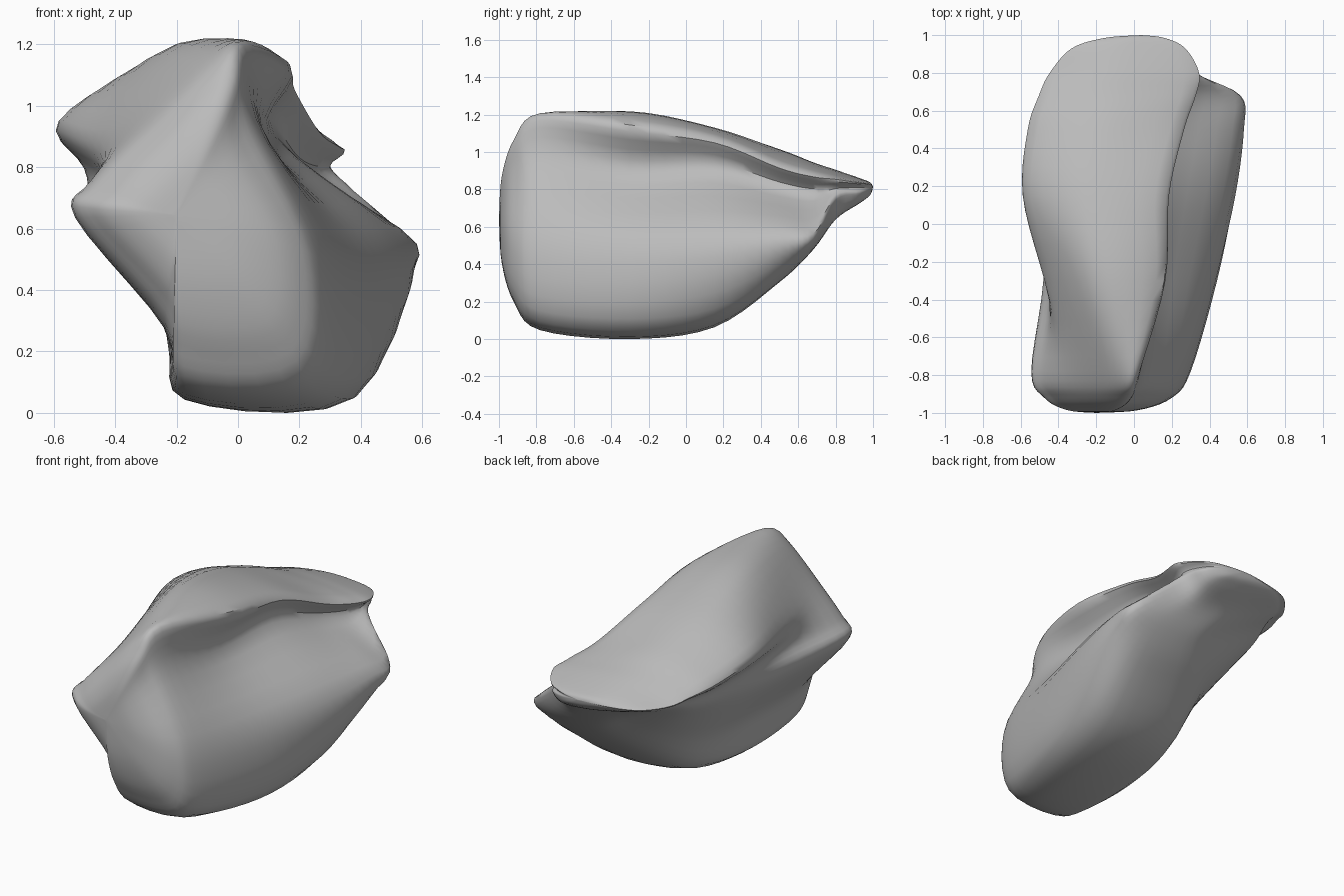
import bpy, bmesh
from mathutils import Vector

cube = bpy.data.objects.get("Cube")
if cube:
    bpy.data.objects.remove(cube, do_unlink=True)

# Cross-sections in hundredths: crest left, crest right, groove, flank, keel right,
# keel left, belly, lower bulge, left groove, slab edge
SECTIONS = {
    -78: [(-10, 115), (2, 119), (6, 95), (28, 50), (24, 9), (-17, 7), (-24, 28), (-53, 63), (-48, 75), (-30, 95)],
    -30: [(-19, 120), (16, 114), (9, 89), (41, 50), (36, 4), (-17, 4), (-24, 28), (-47, 61), (-44, 75), (-46, 92)],
    15: [(-26, 112), (17, 107), (13, 89), (52, 52), (41, 10), (-10, 10), (-26, 35), (-46, 64), (-50, 79), (-58, 95)],
    50: [(-20, 101), (25, 93), (20, 80), (57, 55), (45, 32), (5, 33), (-20, 49), (-42, 68), (-48, 79), (-55, 90)],
    68: [(-15, 94), (31, 88), (26, 77), (56, 56), (43, 48), (12, 49), (-10, 60), (-36, 73), (-43, 80), (-49, 86)],
    80: [(-12, 90), (32, 86), (30, 80), (33, 74), (25, 64), (5, 65), (-15, 70), (-33, 76), (-40, 80), (-43, 83)],
}
STEPS = 5


def blend(a, b, c, d, t):
    """Smooth curve from b to c."""
    return b + t * 0.5 * (c - a + t * (2 * a - 5 * b + 4 * c - d + t * (3 * (b - c) + d - a)))


def smooth_loop(points):
    n = len(points)
    return [blend(points[i - 1], points[i], points[(i + 1) % n], points[(i + 2) % n], s / STEPS)
            for i in range(n) for s in range(STEPS)]


def shrunk(ring, centre, y, across, up):
    """Copy of a ring, pulled towards a centre and moved to another depth."""
    return [Vector((centre[0] + (p.x - centre[0]) * across, y,
                    centre[1] + (p.z - centre[1]) * up)) for p in ring]


rings = [smooth_loop([Vector((x, y, z)) / 100 for x, z in pts]) for y, pts in SECTIONS.items()]

# Rounded blunt front and thin rear edge
blunt, edge = (-0.2, 0.64), (0.04, 0.81)
front, rear = rings[0], rings[-1]
rings = ([shrunk(front, blunt, -1, 0, 0), shrunk(front, blunt, -0.985, 0.45, 0.4),
          shrunk(front, blunt, -0.92, 0.8, 0.75)] + rings +
         [shrunk(rear, edge, 0.93, 0.76, 0.5), shrunk(rear, edge, 0.985, 0.4, 0.25),
          shrunk(rear, edge, 1, 0, 0)])

# Smooth the rows along the depth
rows = []
last = len(rings) - 1
for i in range(last):
    four = [rings[max(i - 1, 0)], rings[i], rings[i + 1], rings[min(i + 2, last)]]
    for s in range(STEPS):
        rows.append([blend(*p, s / STEPS) for p in zip(*four)])
rows.append(rings[last])

# Skin the rows
bm = bmesh.new()
grid = [[bm.verts.new(p) for p in row] for row in rows]
count = len(grid[0])
for low, high in zip(grid, grid[1:]):
    for j in range(count):
        k = (j + 1) % count
        bm.faces.new((low[j], low[k], high[k], high[j]))
bmesh.ops.remove_doubles(bm, verts=bm.verts, dist=0.0005)
bmesh.ops.recalc_face_normals(bm, faces=bm.faces)
lowest = min(v.co.z for v in bm.verts)
bmesh.ops.translate(bm, verts=bm.verts, vec=(0, 0, -lowest))
mesh = bpy.data.meshes.new("rock")
bm.to_mesh(mesh)
bm.free()

# Grey stone
stone = bpy.data.materials.new("grey_stone")
stone.use_nodes = True
colour = (0.5, 0.5, 0.5, 1)
stone.diffuse_color = colour
stone.node_tree.nodes["Principled BSDF"].inputs["Base Color"].default_value = colour
mesh.materials.append(stone)

rock = bpy.data.objects.new("rock", mesh)
bpy.context.collection.objects.link(rock)
bpy.context.view_layer.objects.active = rock
rock.select_set(True)
bpy.ops.object.shade_smooth_by_angle(angle=0.8)
